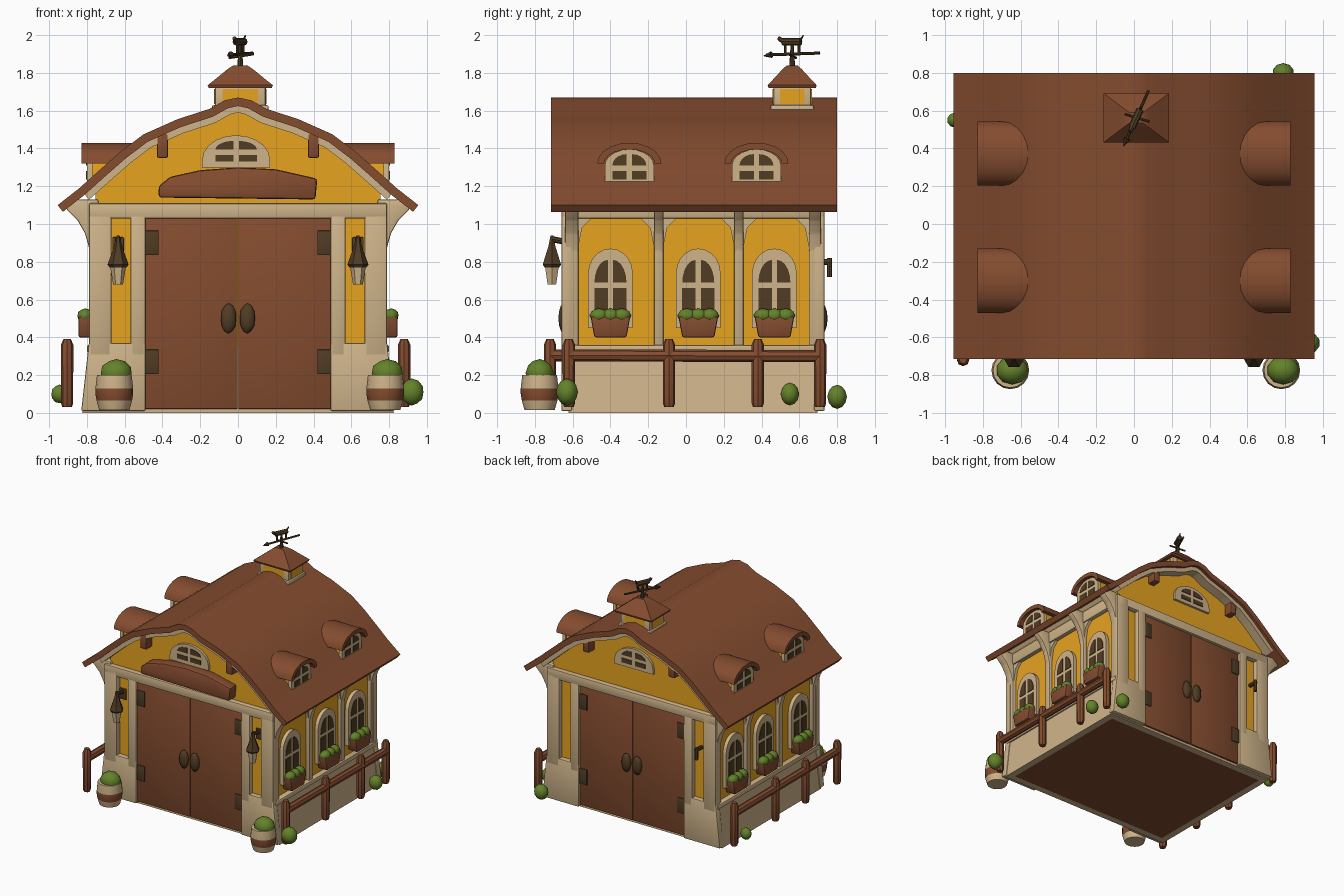
import bpy, bmesh
from math import sin, cos, pi
from mathutils import Vector, Matrix

cube = bpy.data.objects.get("Cube")
if cube:
    bpy.data.objects.remove(cube, do_unlink=True)


def material(name, *rgb):
    m = bpy.data.materials.new(name)
    m.use_nodes = True
    col = [((c / 255 + 0.055) / 1.055) ** 2.4 for c in rgb] + [1]
    m.diffuse_color = col
    m.node_tree.nodes["Principled BSDF"].inputs["Base Color"].default_value = col
    return m


BROWN = material("brown wood", 132, 76, 47)
CREAM = material("cream plaster", 207, 180, 138)
YELLOW = material("yellow wall", 232, 164, 32)
DARK = material("dark iron", 80, 60, 36)
GREEN = material("leaf green", 100, 130, 42)
made = []


def finish(name, bm, mats, rule=None):
    bmesh.ops.recalc_face_normals(bm, faces=bm.faces[:])
    mats = mats if isinstance(mats, list) else [mats]
    if rule:
        for f in bm.faces:
            f.material_index = rule(f)
    me = bpy.data.meshes.new(name)
    bm.to_mesh(me)
    bm.free()
    for m in mats:
        me.materials.append(m)
    ob = bpy.data.objects.new(name, me)
    bpy.context.collection.objects.link(ob)
    made.append(ob)


def soften(bm, size):
    if size:
        bmesh.ops.bevel(bm, geom=bm.edges[:], offset=size, segments=2,
                        profile=0.5, affect='EDGES')


def box(name, xs, ys, zs, mat, bevel=0.01):
    bm = bmesh.new()
    bmesh.ops.create_cube(bm, size=1)
    for v in bm.verts:
        v.co = [sum(r) / 2 + c * abs(r[1] - r[0]) for r, c in zip((xs, ys, zs), v.co)]
    soften(bm, bevel)
    finish(name, bm, mat)


def prism(name, axis, pts, a, b, mat, bevel=0):
    """Extrude a (u, z) outline along x or y from a to b."""
    bm = bmesh.new()
    place = (lambda u, z, d: (d, u, z)) if axis == 'x' else (lambda u, z, d: (u, d, z))
    face = bm.faces.new([bm.verts.new(place(u, z, a)) for u, z in pts])
    ext = bmesh.ops.extrude_face_region(bm, geom=[face])["geom"]
    move = Vector(place(0, 0, b - a))
    bmesh.ops.translate(bm, vec=move, verts=[v for v in ext if isinstance(v, bmesh.types.BMVert)])
    soften(bm, bevel)
    finish(name, bm, mat)


def lathe(name, profile, loc, mats, n=16, scale=(1, 1), turn=0, rule=None):
    bm = bmesh.new()
    rings = [[bm.verts.new((loc[0] + r * scale[0] * cos(turn + 2 * pi * i / n),
                            loc[1] + r * scale[1] * sin(turn + 2 * pi * i / n), z))
              for i in range(n)] for r, z in profile]
    for lo, hi in zip(rings, rings[1:]):
        for i in range(n):
            bm.faces.new((lo[i], lo[i - 1], hi[i - 1], hi[i]))
    bm.faces.new(rings[0])
    bm.faces.new(rings[-1])
    finish(name, bm, mats, rule)


def blob(name, loc, size, mat):
    bm = bmesh.new()
    bmesh.ops.create_icosphere(bm, subdivisions=2, radius=1,
                               matrix=Matrix.Translation(loc) @ Matrix.Diagonal((*size, 1)))
    finish(name, bm, mat)


def rod(name, p, q, r, mat, r2=None):
    p, q = Vector(p), Vector(q)
    bm = bmesh.new()
    turn = (q - p).to_track_quat('Z', 'Y').to_matrix().to_4x4()
    bmesh.ops.create_cone(bm, cap_ends=True, segments=8, radius1=r, radius2=r2 or r,
                          depth=(q - p).length, matrix=Matrix.Translation((p + q) / 2) @ turn)
    finish(name, bm, mat)


def arc(u, z, w, h, start=0.0, end=pi, n=10):
    return [(u + w * cos(start + (end - start) * i / n), z + h * sin(start + (end - start) * i / n))
            for i in range(n + 1)]


def window(name, axis, face, out, u, z0, w, spring, rise, pane):
    """Arched frame with four dark panes; w is the half width, out the facing sign."""
    prism(name + "_frame", axis, [(u - w, z0), (u + w, z0)] + arc(u, spring, w, rise),
          face - out * 0.03, face, CREAM)
    pw, low, mid, top = pane
    gap = 0.014
    for s in (-1, 1):
        a, b = u + s * gap, u + s * pw
        lower = [(a, low), (b, low), (b, mid - gap), (a, mid - gap)]
        upper = [(a, mid + gap)] + arc(a, mid + gap, s * (pw - gap), top - mid - gap, 0, pi / 2, 5)
        for part, pts in (("lower", lower), ("upper", upper)):
            prism(f"{name}_{part}_pane", axis, pts, face - out * 0.002, face + out * 0.005, DARK)


def mid_y(side, depth):
    return 0.037 + side * depth


# Roof, soffit and gabled wall core share one gambrel profile
half = [(0.07, 1.655), (0.15, 1.61), (0.32, 1.555), (0.5, 1.475), (0.62, 1.385),
        (0.74, 1.28), (0.84, 1.19), (0.955, 1.1)]
ridge = [(-x, z) for x, z in reversed(half)] + [(0, 1.67)] + half


def inward(d):
    pts = []
    for i, p in enumerate(ridge):
        t = Vector(ridge[min(i + 1, len(ridge) - 1)]) - Vector(ridge[max(i - 1, 0)])
        t.normalize()
        pts.append((p[0] + t.y * d, p[1] - t.x * d))
    return pts


prism("roof", 'y', ridge + inward(0.045)[::-1], -0.715, 0.8, BROWN)
prism("roof_soffit", 'y', inward(0.04)[1:-1] + inward(0.08)[-2:0:-1], -0.69, 0.775, CREAM)
under = [p for p in inward(0.06) if abs(p[0]) < 0.75]
prism("wall_core", 'y', [(0.755, 1.19), (0.755, 0.03), (-0.755, 0.03), (-0.755, 1.19)] + under,
      mid_y(-1, 0.655), mid_y(1, 0.655), YELLOW)

# Flared plinth with a brown underside
bm = bmesh.new()
bmesh.ops.create_cube(bm, size=1)
for v in bm.verts:
    wide = 0.785 if v.co.z > 0 else 0.825
    v.co = (v.co.x * 2 * wide, mid_y(v.co.y * 2, 0.66), 0.35 if v.co.z > 0 else 0)
floor = min(bm.faces, key=lambda f: f.calc_center_median().z)
bmesh.ops.inset_region(bm, faces=[floor], thickness=0.08)
finish("plinth", bm, [CREAM, BROWN],
       lambda f: int(f.calc_center_median().z < 0.001 and f.calc_area() > 0.5))

# Front and back walls: doors, frames, hinges, handles, gable window
for side, end in ((-1, "front"), (1, "back")):
    wall, door, trim = (mid_y(side, d) for d in (0.64, 0.675, 0.697))
    box(end + "_lintel", (-0.79, 0.79), (wall, trim), (1.03, 1.11), CREAM)
    for s in (-1, 1):
        box(end + "_door_leaf", sorted((s * 0.002, s * 0.5)), (wall, door), (0.02, 1.04), BROWN, 0.006)
        box(end + "_inner_post", (s * 0.49, s * 0.57), (wall, trim), (0.3, 1.05), CREAM)
        box(end + "_corner_post", (s * 0.67, s * 0.79), (wall, trim), (0.3, 1.1), CREAM)
        prism(end + "_post_foot", 'y', [(s * 0.49, 0.01), (s * 0.83, 0.01), (s * 0.79, 0.37),
                                        (s * 0.49, 0.37)], wall, trim, CREAM, 0.008)
        blob(end + "_door_handle", (s * 0.05, door + side * 0.01, 0.5), (0.042, 0.028, 0.08), DARK)
        for z in (0.27, 0.9):
            box(end + "_hinge", (s * 0.42, s * 0.51), (door, door + side * 0.01),
                (z - 0.065, z + 0.065), DARK, 0.004)
        box(end + "_purlin", (s * 0.37, s * 0.43), (wall, mid_y(side, 0.73)), (1.35, 1.48), BROWN)
    window(end + "_gable_window", 'y', mid_y(side, 0.675), side, -0.01, 1.3, 0.18, 1.34, 0.13,
           (0.11, 1.33, 1.38, 1.44))
prism("front_hatch", 'y', [(-0.42, 1.14), (0.41, 1.13), (0.42, 1.24), (0.2, 1.29), (0, 1.3),
                           (-0.2, 1.285), (-0.36, 1.25), (-0.42, 1.2)], -0.705, -0.61, BROWN, 0.015)

# Lanterns on the front, a bare bracket on the back
for s in (-1, 1):
    x, y = s * 0.635, -0.71
    lathe("lantern_cap", [(0.045, 0.77), (0.056, 0.785), (0.022, 0.88), (0.008, 0.94)], (x, y), DARK, 6)
    lathe("lantern_glass", [(0.026, 0.68), (0.042, 0.775)], (x, y), CREAM, 6)
    rod("lantern_bracket", (x, -0.61, 0.9), (x, y, 0.92), 0.016, DARK)
    box("lantern_plate", (x - 0.03, x + 0.03), (-0.63, -0.615), (0.84, 0.93), DARK, 0.004)
rod("back_bracket", (-0.63, 0.68, 0.8), (-0.63, 0.77, 0.8), 0.016, DARK)
rod("back_bracket_drop", (-0.63, 0.76, 0.82), (-0.63, 0.76, 0.72), 0.014, DARK)

# Long sides: pillars with curved braces, windows, flower boxes, dormers, fences
pillars = [(-0.64, -0.57), (-0.17, -0.12), (0.255, 0.305), (0.65, 0.715)]
fences = {1: (0.88, (-0.62, -0.09, 0.38, 0.71)), -1: (-0.905, (-0.72, -0.3, 0.1, 0.65))}
for s in (-1, 1):
    box("side_header", (s * 0.74, s * 0.79), (-0.62, 0.7), (1.03, 1.13), CREAM)
    box("side_sill", (s * 0.74, s * 0.8), (-0.64, 0.715), (0.32, 0.36), CREAM)
    brace = [(0.74, 0.34), (0.785, 0.34), (0.785, 0.86), (0.81, 0.95), (0.85, 1.02), (0.91, 1.08),
             (0.87, 1.13), (0.74, 1.13)]
    for i, (a, b) in enumerate(pillars):
        prism("side_pillar", 'y', [(s * x, z) for x, z in brace], a, b, CREAM, 0.008)
        for edge, d, skip in ((a, -1, 0), (b, 1, 3)):
            if i != skip:
                prism("pillar_gusset", 'x', [(edge, 1.04), (edge + d * 0.08, 1.04),
                      (edge + d * 0.02, 0.98), (edge, 0.88)], s * 0.74, s * 0.78, CREAM)
    for y in (-0.4, 0.065, 0.468):
        window("side_window", 'x', s * 0.785, s, y, 0.45, 0.118, 0.74, 0.13, (0.085, 0.54, 0.675, 0.81))
        prism("flower_box", 'x', [(y - 0.085, 0.4), (y + 0.085, 0.4), (y + 0.105, 0.51),
                                  (y - 0.105, 0.51)], s * 0.76, s * 0.845, BROWN, 0.01)
        for d in (-0.06, 0, 0.06):
            blob("flower_box_leaves", (s * 0.81, y + d, 0.515), (0.042, 0.05, 0.038), GREEN)
    for y in (-0.3, 0.373):
        prism("dormer_wall", 'x', [(y - 0.12, 1.19), (y + 0.12, 1.19)] + arc(y, 1.31, 0.12, 0.08),
              s * 0.45, s * 0.785, YELLOW)
        window("dormer_window", 'x', s * 0.8, s, y, 1.2, 0.13, 1.31, 0.085, (0.09, 1.235, 1.295, 1.37))
        prism("dormer_hood", 'x', arc(y, 1.32, 0.17, 0.11) + arc(y, 1.32, 0.135, 0.075)[::-1],
              s * 0.48, s * 0.83, BROWN)
    x, posts = fences[s]
    for y in posts:
        lathe("fence_post", [(0.025, 0.03), (0.032, 0.05), (0.033, 0.36), (0.02, 0.39)], (x, y), BROWN, 8)
    rod("fence_rail", (x, posts[0], 0.305), (x, posts[-1], 0.3), 0.032, BROWN)

# Planted barrels and loose bushes
for x in (-0.655, 0.78):
    lathe("barrel", [(0.08, 0.015), (0.094, 0.065), (0.1, 0.1), (0.1, 0.13), (0.092, 0.2), (0.07, 0.2)],
          (x, -0.775), [CREAM, BROWN], 16, rule=lambda f: int(0.07 < f.calc_center_median().z < 0.13))
    blob("barrel_plant", (x + 0.01, -0.775, 0.21), (0.086, 0.075, 0.075), GREEN)
for loc, r in (((0.92, -0.63, 0.11), 0.065), ((0.9, 0.55, 0.1), 0.055),
               ((0.79, 0.8, 0.085), 0.058), ((-0.945, 0.55, 0.1), 0.045)):
    blob("bush", loc, (r, r * 0.9, r * 1.1), GREEN)

# Roof turret with a curved cap
cx, cy = 0.012, 0.562
box("turret_base", (cx - 0.15, cx + 0.15), (cy - 0.115, cy + 0.115), (1.59, 1.63), CREAM)
box("turret_wall", (cx - 0.135, cx + 0.135), (cy - 0.1, cy + 0.1), (1.6, 1.74), CREAM)
for s in (-1, 1):
    box("turret_panel", (cx - 0.095, cx + 0.095), (cy + s * 0.099, cy + s * 0.105), (1.635, 1.715), YELLOW, 0)
    box("turret_side_panel", (cx + s * 0.134, cx + s * 0.14), (cy - 0.065, cy + 0.065),
        (1.635, 1.715), YELLOW, 0)
lathe("turret_roof", [(1.36, 1.72), (1.41, 1.735), (1.0, 1.775), (0.55, 1.82), (0.3, 1.84)],
      (cx, cy), BROWN, 4, (0.173, 0.13), pi / 4)

# Weathervane with a small standing animal
aim = Vector((0.41, 0.91, 0))
spot = lambda d, z: Vector((cx, cy, z)) + aim * d
rod("vane_pole", spot(0, 1.83), spot(0, 1.95), 0.016, DARK, 0.008)
rod("vane_arm", spot(-0.15, 1.895), spot(0.16, 1.905), 0.008, DARK)
rod("vane_arrowhead", spot(-0.12, 1.897), spot(-0.165, 1.89), 0.018, DARK, 0.002)
rod("vane_cross_arm", (cx - 0.06, cy + 0.02, 1.88), (cx + 0.07, cy - 0.02, 1.9), 0.007, DARK)
rod("vane_animal_body", spot(-0.055, 1.965), spot(0.05, 1.965), 0.02, DARK)
rod("vane_animal_head", spot(-0.05, 1.965), spot(-0.08, 1.985), 0.015, DARK, 0.01)
rod("vane_animal_tail", spot(0.045, 1.97), spot(0.065, 1.998), 0.008, DARK, 0.004)
for d in (-0.04, 0.04):
    rod("vane_animal_leg", spot(d, 1.9), spot(d, 1.96), 0.007, DARK)

# Smooth shading with crisp corners
bpy.ops.object.select_all(action='DESELECT')
for ob in made:
    ob.select_set(True)
bpy.context.view_layer.objects.active = made[0]
bpy.ops.object.shade_smooth_by_angle(angle=pi / 5)
